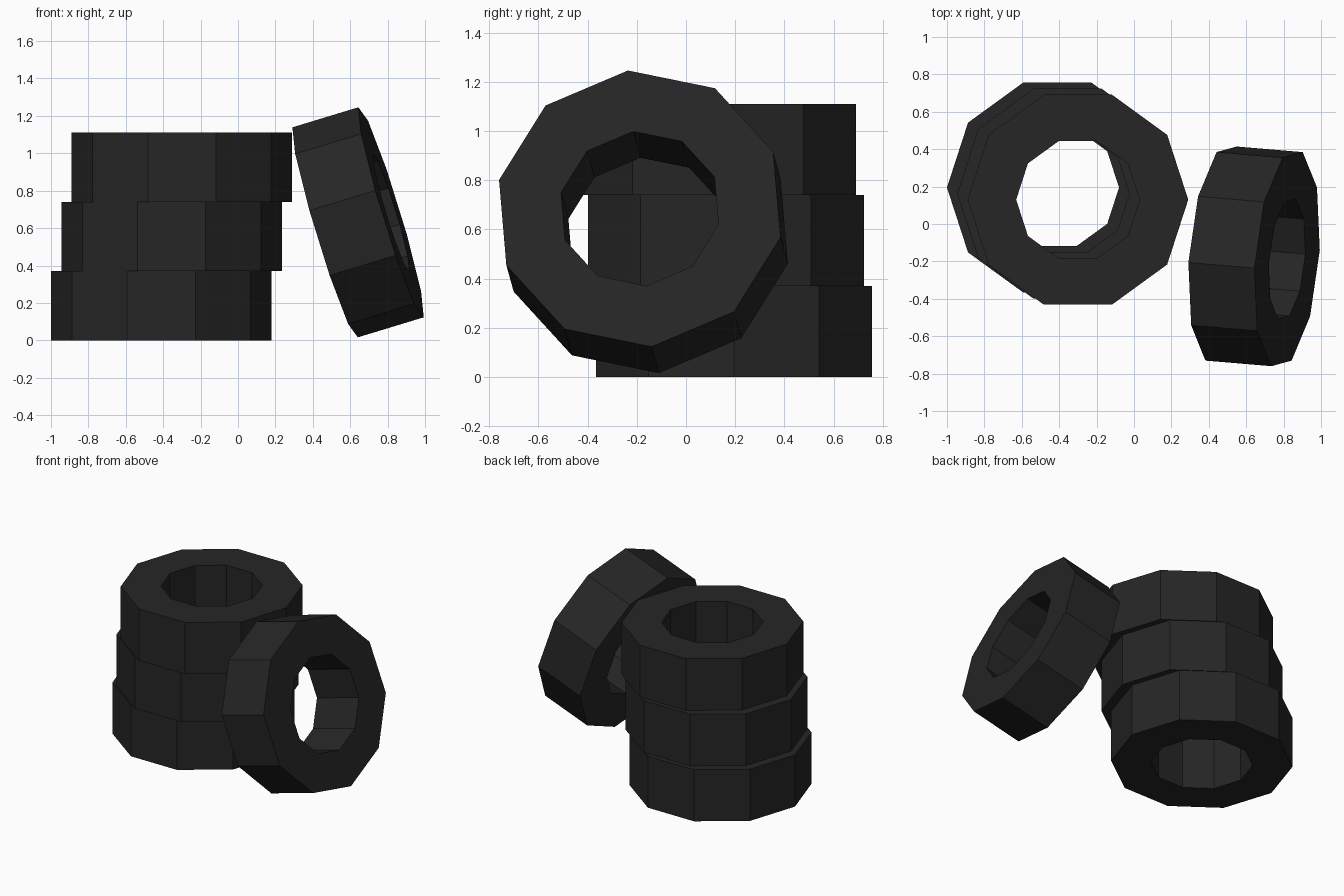
import bpy
import bmesh
from math import cos, sin, tau
from mathutils import Matrix, Vector

SIDES = 10
OUTER, INNER, WIDTH = 0.59, 0.33, 0.37

if "Cube" in bpy.data.objects:
    bpy.data.objects.remove(bpy.data.objects["Cube"], do_unlink=True)

# Dark rubber
rubber = bpy.data.materials.new("dark_rubber")
rubber.use_nodes = True
colour = (0.019, 0.019, 0.019, 1)
rubber.diffuse_color = colour
bsdf = next(n for n in rubber.node_tree.nodes if n.type == 'BSDF_PRINCIPLED')
bsdf.inputs["Base Color"].default_value = colour


def make_tyre(name, matrix):
    """Flat-sided ring: a rectangular section swept round the local z axis."""
    half = WIDTH / 2
    section = [(INNER, -half), (OUTER, -half), (OUTER, half), (INNER, half)]
    bm = bmesh.new()
    rings = []
    for i in range(SIDES):
        a = tau * i / SIDES
        rings.append([bm.verts.new((r * cos(a), r * sin(a), z)) for r, z in section])
    for i, ring in enumerate(rings):
        following = rings[(i + 1) % SIDES]
        for j in range(4):
            k = (j + 1) % 4
            bm.faces.new((ring[j], following[j], following[k], ring[k]))
    bmesh.ops.recalc_face_normals(bm, faces=bm.faces)
    mesh = bpy.data.meshes.new(name)
    bm.to_mesh(mesh)
    bm.free()
    mesh.materials.append(rubber)
    obj = bpy.data.objects.new(name, mesh)
    obj.matrix_world = matrix
    bpy.context.collection.objects.link(obj)


# Stack of three tyres, each shifted a little
stack = [("bottom_tyre", -0.41, 0.195), ("middle_tyre", -0.355, 0.162), ("top_tyre", -0.30, 0.13)]
for level, (name, x, y) in enumerate(stack):
    make_tyre(name, Matrix.Translation((x, y, WIDTH * (level + 0.5))))

# Tyre leaning against the stack
axis = Vector((0.355, -0.03, 0.108)).normalized()
corner = Vector((-0.18, -0.0475, 0.56))
corner = (corner - axis * corner.dot(axis)).normalized()
turn = Matrix((corner, axis.cross(corner), axis)).transposed().to_4x4()
make_tyre("leaning_tyre", Matrix.Translation((0.642, -0.173, 0.631)) @ turn)
